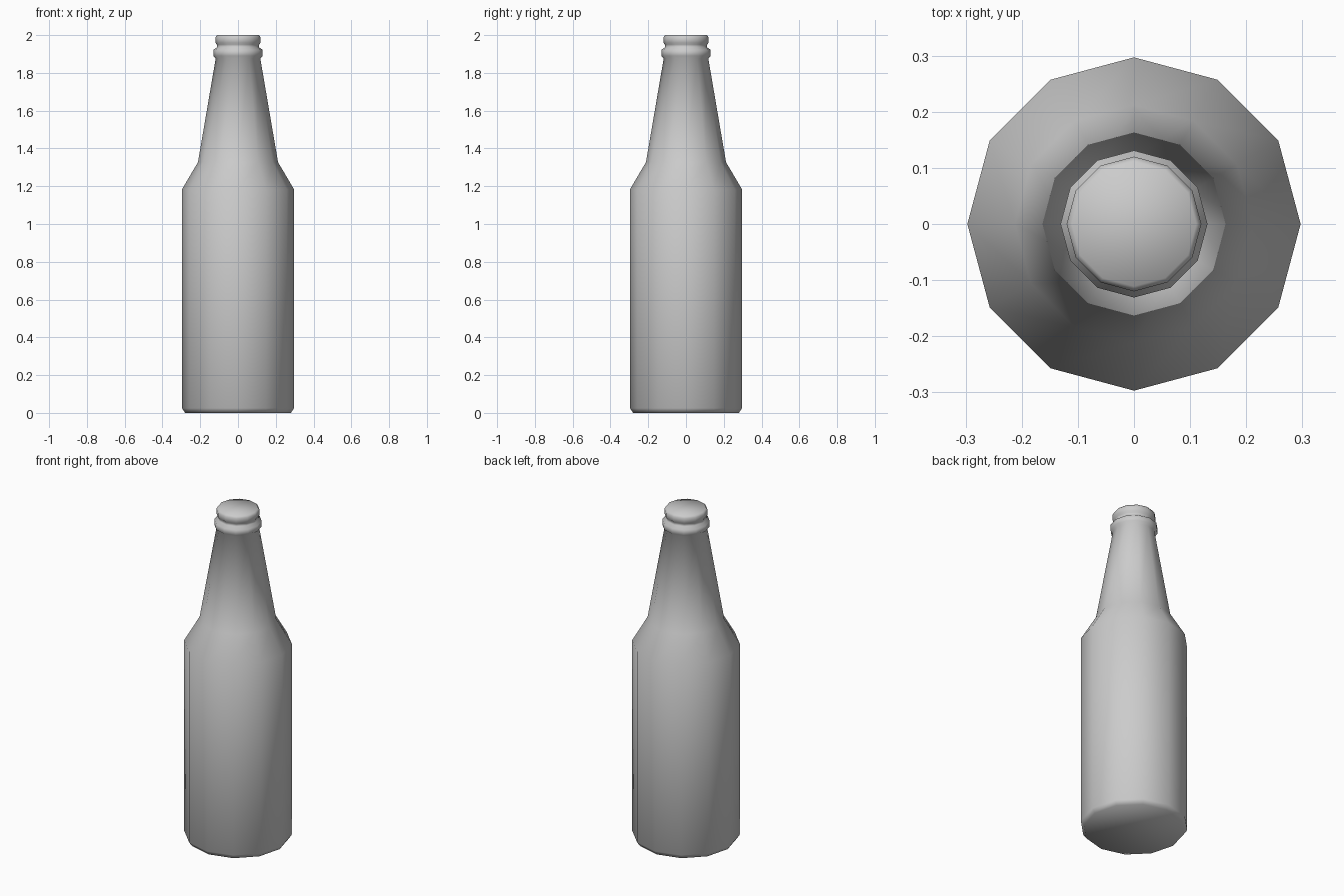
import bpy, bmesh
from math import cos, sin, pi

if "Cube" in bpy.data.objects:
    bpy.data.objects.remove(bpy.data.objects["Cube"])

SIDES = 12

# Bottle outline: (radius, height) from base to mouth
profile = [
    (0.28, 0.0), (0.297, 0.025),        # base bevel
    (0.297, 1.183),                     # body
    (0.212, 1.327),                     # shoulder
    (0.118, 1.877),                     # neck
    (0.131, 1.89), (0.131, 1.922),      # collar ring
    (0.112, 1.935), (0.112, 1.95),      # groove
    (0.12, 1.96), (0.12, 1.988),        # lip
    (0.111, 2.0),
]

bm = bmesh.new()
rings = [[bm.verts.new((r * cos(2 * pi * i / SIDES), r * sin(2 * pi * i / SIDES), z))
          for i in range(SIDES)] for r, z in profile]

# Walls
for a, b in zip(rings, rings[1:]):
    for i in range(SIDES):
        j = (i + 1) % SIDES
        bm.faces.new((a[i], a[j], b[j], b[i]))

# Closed base and top
bm.faces.new(rings[0][::-1])
bm.faces.new(rings[-1])

for f in bm.faces:
    f.smooth = True

mesh = bpy.data.meshes.new("bottle")
bm.to_mesh(mesh)
bm.free()
bottle = bpy.data.objects.new("bottle", mesh)
bpy.context.collection.objects.link(bottle)
